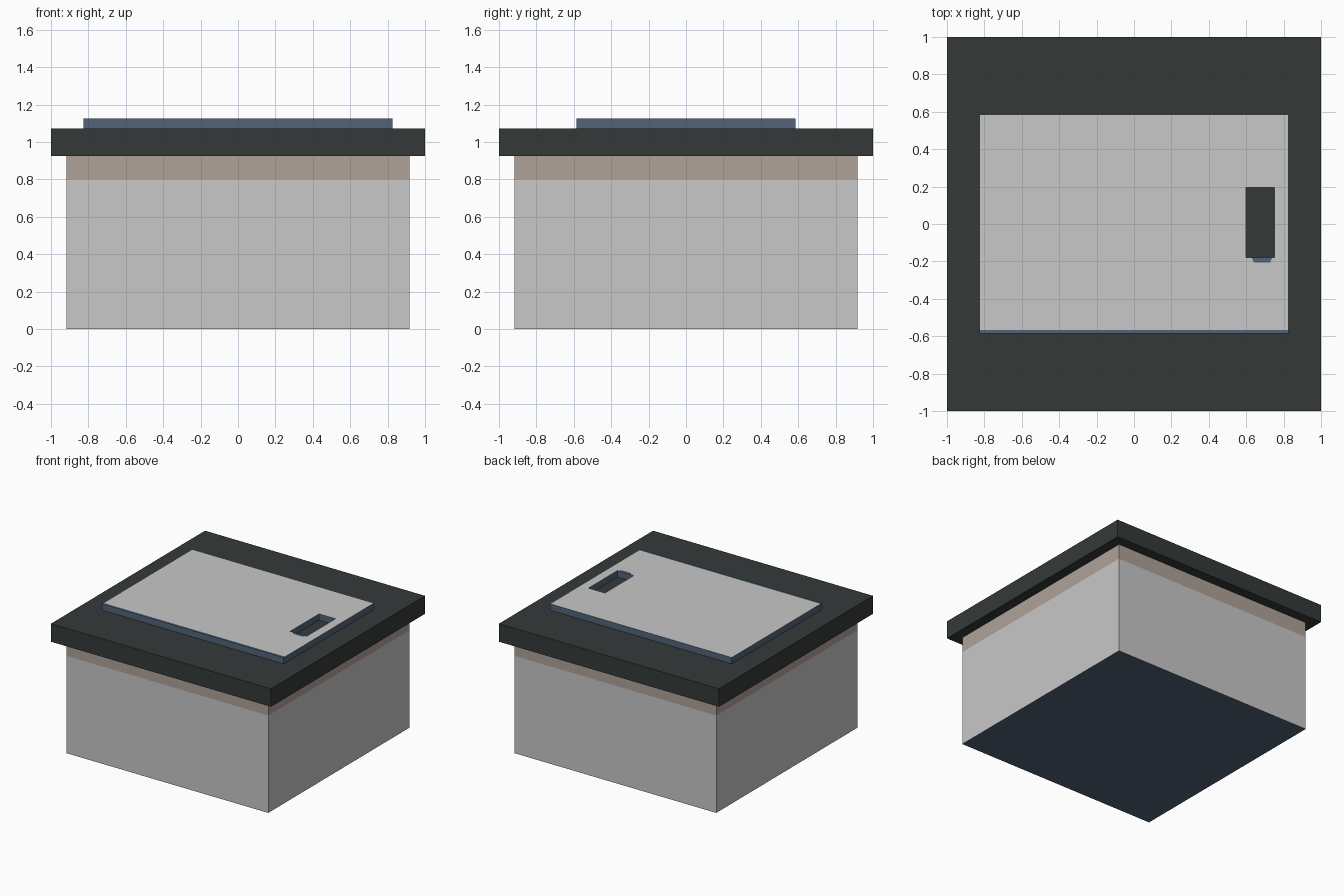
import bpy, bmesh

if "Cube" in bpy.data.objects:
    bpy.data.objects.remove(bpy.data.objects["Cube"])


def material(name, rgb):
    # sRGB 0-255 to linear
    lin = [(c / 255 / 12.92) if c < 10 else ((c / 255 + 0.055) / 1.055) ** 2.4 for c in rgb]
    m = bpy.data.materials.new(name)
    m.diffuse_color = (*lin, 1)
    m.use_nodes = True
    m.node_tree.nodes["Principled BSDF"].inputs["Base Color"].default_value = m.diffuse_color
    return m


LIGHT = material("light grey", (200, 200, 200))
TAN = material("dusty tan", (176, 162, 153))
DARK = material("dark green grey", (52, 58, 57))
BLUE = material("slate blue", (82, 100, 121))


def finish(name, bm, mats):
    bmesh.ops.recalc_face_normals(bm, faces=bm.faces)
    me = bpy.data.meshes.new(name)
    bm.to_mesh(me)
    bm.free()
    for m in mats:
        me.materials.append(m)
    ob = bpy.data.objects.new(name, me)
    bpy.context.collection.objects.link(ob)
    return ob


def box(half, z0, z1):
    bm = bmesh.new()
    bmesh.ops.create_cube(bm, size=1)
    for v in bm.verts:
        v.co = (v.co.x * 2 * half, v.co.y * 2 * half, z0 if v.co.z < 0 else z1)
    return bm


# Body: light walls with a tan band under the lid, blue underside
bm = box(0.918, 0, 0.925)
bmesh.ops.bisect_plane(bm, geom=bm.verts[:] + bm.edges[:] + bm.faces[:],
                       plane_co=(0, 0, 0.8), plane_no=(0, 0, 1))
for f in bm.faces:
    z = f.calc_center_median().z
    f.material_index = 2 if z < 0.01 else (1 if z > 0.8 else 0)
finish("body", bm, [LIGHT, TAN, BLUE])

# Lid slab
finish("lid", box(1.0, 0.925, 1.073), [DARK])

# Raised top panel with a handle slot, laid out as a grid and extruded
xs = [-0.826, 0.6, 0.628, 0.738, 0.75, 0.826]
ys = [-0.586, -0.567, -0.205, -0.18, 0.195, 0.586]
Z0, Z1 = 1.073, 1.125
bm = bmesh.new()
grid = [[bm.verts.new((x, y, Z1)) for y in ys] for x in xs]
for i in range(5):
    for j in range(5):
        if j == 3 and 1 <= i <= 3:      # open slot
            continue
        f = bm.faces.new((grid[i][j], grid[i + 1][j], grid[i + 1][j + 1], grid[i][j + 1]))
        # blue front edge strip and blue lip in front of the slot
        f.material_index = 1 if j == 0 or (i == 2 and j == 2) else 0
grid[2][2].co.x += 0.014
grid[3][2].co.x -= 0.008
rim = [e for e in bm.edges if e.is_boundary]
ext = bmesh.ops.extrude_edge_only(bm, edges=rim)["geom"]
for g in ext:
    if isinstance(g, bmesh.types.BMVert):
        g.co.z = Z0
    elif isinstance(g, bmesh.types.BMFace):
        g.material_index = 1
bm.normal_update()
panel = finish("top_panel", bm, [LIGHT, BLUE])
# make sure the panel faces upward
if any(p.normal.z < -0.5 for p in panel.data.polygons):
    panel.data.flip_normals()
